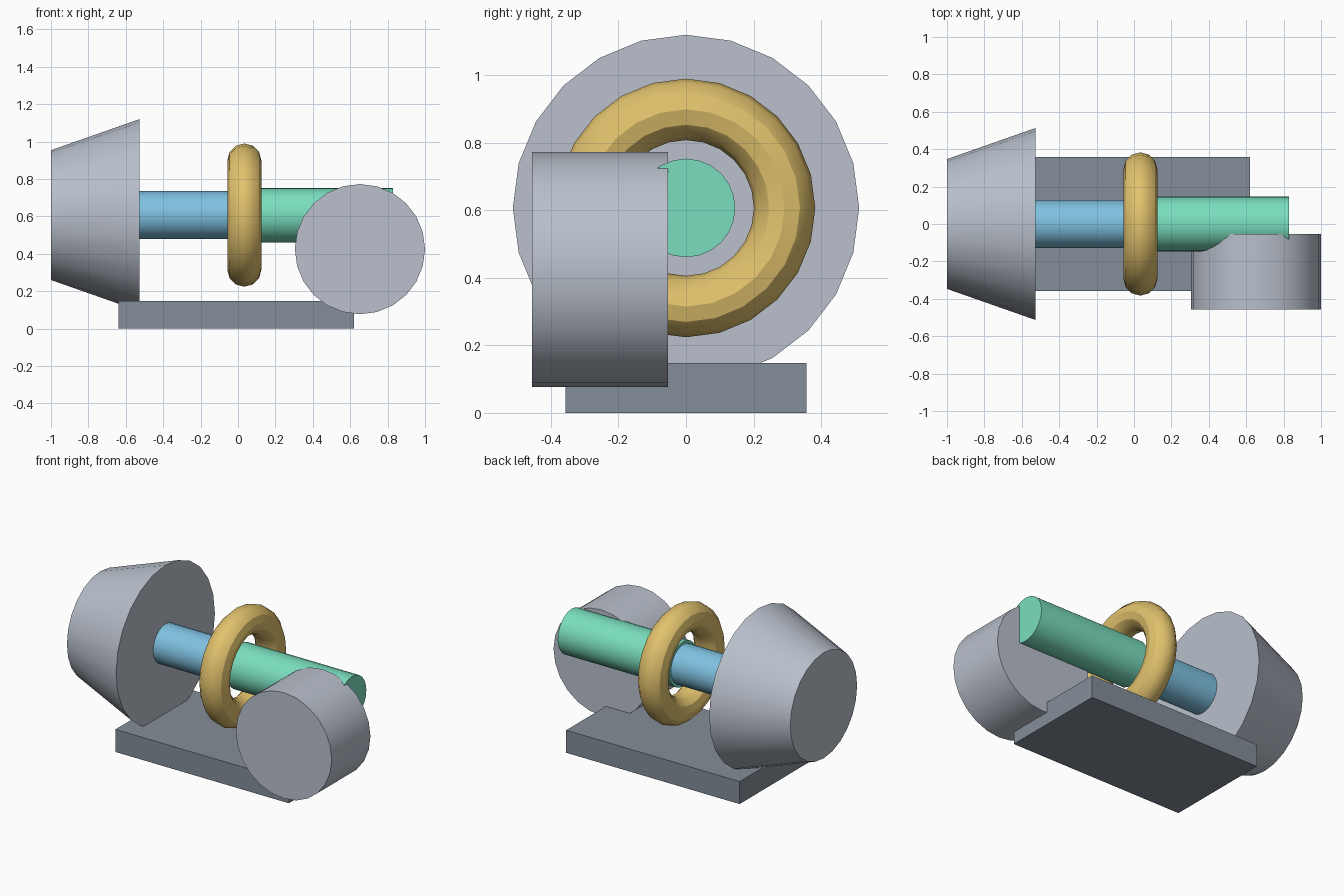
import bpy
from math import radians

cube = bpy.data.objects.get("Cube")
if cube:
    bpy.data.objects.remove(cube, do_unlink=True)

AXIS_Z = 0.607           # height of the shared shaft axis
SIDES = 24
ALONG_X = (0, radians(90), 0)
ALONG_Y = (radians(90), 0, 0)


def make_material(name, srgb):
    color = [(c / 255) ** 2.2 for c in srgb] + [1.0]
    mat = bpy.data.materials.new(name)
    mat.use_nodes = True
    mat.diffuse_color = color
    mat.node_tree.nodes["Principled BSDF"].inputs["Base Color"].default_value = color
    return mat


def finish(name, mat, smooth=True):
    obj = bpy.context.object
    obj.name = obj.data.name = name
    obj.data.materials.append(mat)
    if smooth:
        bpy.ops.object.shade_smooth_by_angle(angle=radians(30))
    return obj


def round_part(name, mat, center, rotation, length, r_start, r_end=None):
    bpy.ops.mesh.primitive_cone_add(
        vertices=SIDES, radius1=r_start, radius2=r_end or r_start,
        depth=length, location=center, rotation=rotation)
    return finish(name, mat)


def shaft_part(name, mat, x0, x1, r_start, r_end=None):
    return round_part(name, mat, ((x0 + x1) / 2, 0, AXIS_Z), ALONG_X,
                      x1 - x0, r_start, r_end)


light_grey = make_material("light grey", (184, 191, 203))
slate = make_material("slate grey", (131, 140, 151))
blue = make_material("sky blue", (126, 192, 224))
green = make_material("mint green", (121, 221, 189))
gold = make_material("gold", (224, 192, 108))

# Base plate
bpy.ops.mesh.primitive_cube_add(size=1, location=(-0.01, 0, 0.074))
base = bpy.context.object
base.scale = (1.26, 0.715, 0.148)
bpy.ops.object.transform_apply(location=False, rotation=False, scale=True)
finish("base_plate", slate, smooth=False)

# Tapered head and the two shaft sections on one axis
shaft_part("tapered_head", light_grey, -1.0, -0.527, 0.347, 0.513)
shaft_part("thin_shaft", blue, -0.527, 0.02, 0.128)
shaft_part("thick_shaft", green, 0.02, 0.83, 0.146)

# Ring around the shaft
bpy.ops.mesh.primitive_torus_add(
    major_segments=SIDES, minor_segments=12, major_radius=0.292,
    minor_radius=0.091, location=(0.034, 0, AXIS_Z), rotation=ALONG_X)
finish("ring", gold).data.shade_smooth()

# Side drum across the shaft end
round_part("side_drum", light_grey, (0.652, -0.255, 0.425), ALONG_Y, 0.402, 0.348)
